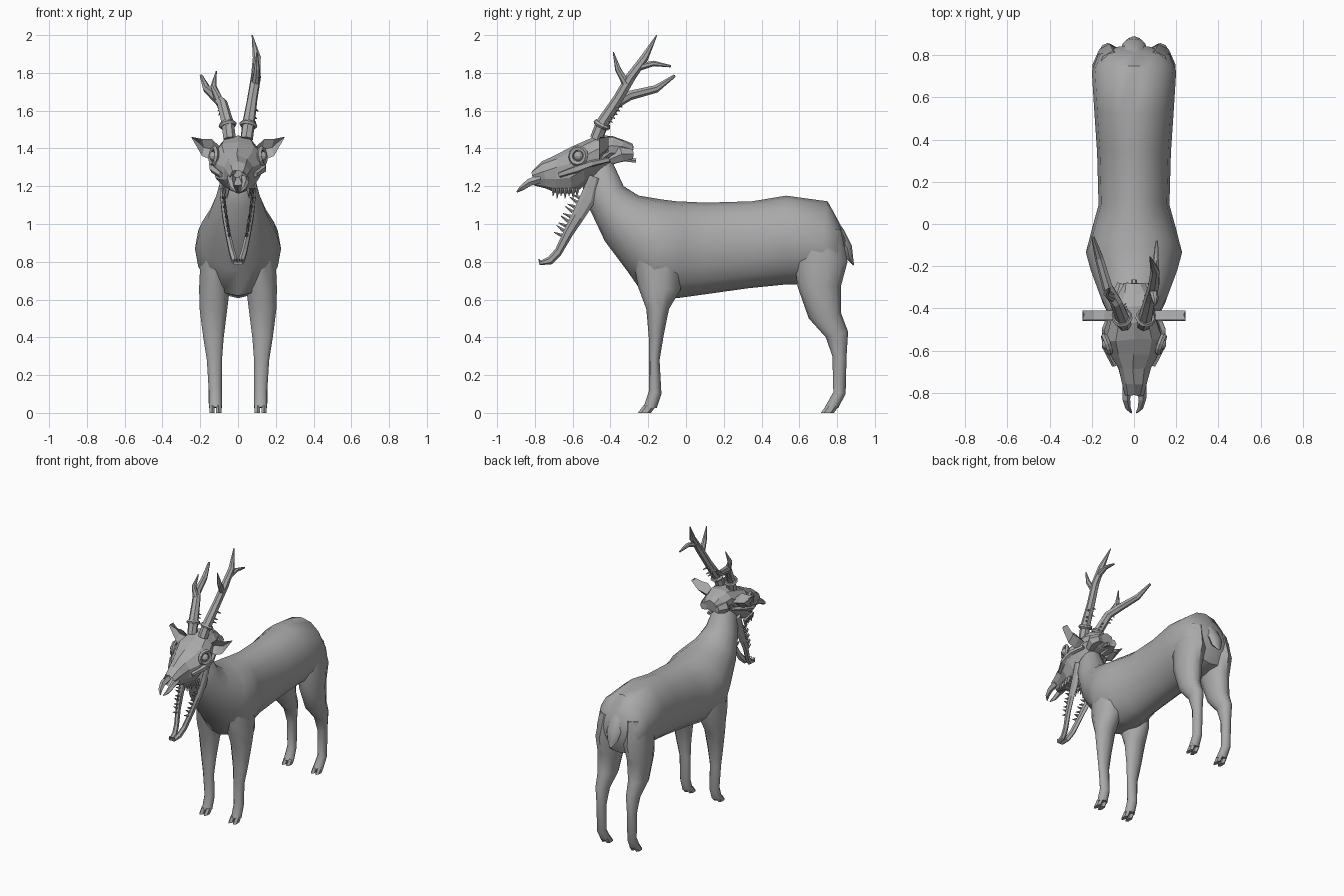
import bpy, bmesh, math, random
from mathutils import Vector

random.seed(4)
grey = bpy.data.materials.new("plain grey")
grey.diffuse_color = (0.4, 0.4, 0.4, 1)


def skin(name, rings, smooth=False):
    """Bridge equal-sized rings of points into a closed solid."""
    bm = bmesh.new()
    rows = [[bm.verts.new(p) for p in r] for r in rings]
    n = len(rows[0])
    for a, b in zip(rows, rows[1:]):
        for i in range(n):
            j = (i + 1) % n
            bm.faces.new((a[i], a[j], b[j], b[i]))
    bm.faces.new(rows[0])
    bm.faces.new(rows[-1])
    bmesh.ops.recalc_face_normals(bm, faces=bm.faces)
    me = bpy.data.meshes.new(name)
    bm.to_mesh(me)
    bm.free()
    ob = bpy.data.objects.new(name, me)
    bpy.context.collection.objects.link(ob)
    me.materials.append(grey)
    if smooth:
        bpy.ops.object.select_all(action='DESELECT')
        ob.select_set(True)
        bpy.context.view_layer.objects.active = ob
        bpy.ops.object.shade_smooth_by_angle(angle=math.radians(50))
    return ob


def loft(name, sections, sides=14, smooth=True, jitter=0, x=0, flip=1):
    """Section: y, z of one edge, y, z of the opposite edge, half width, x centre."""
    rings = []
    for y0, z0, y1, z1, hw, *xc in sections:
        cx = (xc[0] if xc else x) * flip
        ring = []
        for i in range(sides):
            a = math.tau * (i + 0.0) / sides
            t = 0.5 - 0.5 * math.cos(a)
            p = Vector((cx + hw * math.sin(a), y0 + (y1 - y0) * t, z0 + (z1 - z0) * t))
            ring.append(p + Vector([random.uniform(-jitter, jitter) for _ in range(3)]))
        rings.append(ring)
    return skin(name, rings, smooth)


def tube(name, pts, radii, sides=6, smooth=False):
    """Tapered tube along a path."""
    pts = [Vector(p) for p in pts]
    rings = []
    for i, (p, r) in enumerate(zip(pts, radii)):
        d = pts[min(i + 1, len(pts) - 1)] - pts[max(i - 1, 0)]
        q = d.to_track_quat('Z', 'Y')
        rings.append([p + q @ Vector((r * math.cos(math.tau * k / sides),
                                      r * math.sin(math.tau * k / sides), 0)) for k in range(sides)])
    return skin(name, rings, smooth)


def ring_part(name, loc, direction, major, minor):
    bpy.ops.mesh.primitive_torus_add(major_segments=12, minor_segments=5, major_radius=major,
                                     minor_radius=minor, location=loc,
                                     rotation=Vector(direction).to_track_quat('Z', 'Y').to_euler())
    ob = bpy.context.object
    ob.name = name
    ob.data.materials.append(grey)


# neck, torso and rump
loft("body", [
    (-.42, 1.37, -.53, 1.26, .05), (-.39, 1.33, -.545, 1.19, .085), (-.33, 1.20, -.52, 1.10, .115),
    (-.25, 1.15, -.43, .91, .16), (-.13, 1.13, -.31, .75, .205), (-.05, 1.12, -.22, .62, .228),
    (0, 1.118, -.05, .607, .20), (.1, 1.113, .08, .625, .168), (.35, 1.12, .33, .66, .175),
    (.53, 1.15, .53, .68, .188), (.75, 1.12, .70, .68, .2), (.81, 1.01, .80, .71, .17),
    (.845, .93, .83, .78, .08)], sides=16)

# tail
loft("tail", [(.76, 1.08, .74, .95, .04), (.835, .97, .78, .92, .06), (.878, .885, .83, .86, .055),
              (.885, .82, .845, .82, .04), (.89, .78, .88, .785, .012)], sides=8)

# legs with cloven hooves
front = [(-.29, .88, 0, .88, .09, .11), (-.255, .67, -.03, .65, .085, .125), (-.21, .55, -.09, .55, .077, .13),
         (-.197, .40, -.12, .40, .057, .13), (-.195, .28, -.14, .28, .042, .125),
         (-.195, .12, -.13, .10, .036, .12), (-.225, .03, -.155, .025, .036, .12)]
hind = [(.56, .97, .82, .97, .08, .10), (.575, .8, .855, .8, .085, .115), (.59, .67, .82, .67, .08, .12),
        (.65, .50, .82, .53, .065, .125), (.74, .40, .858, .43, .045, .125), (.775, .30, .85, .30, .035, .125),
        (.78, .11, .845, .10, .033, .125), (.735, .03, .805, .025, .036, .12)]
for s, side in ((-1, "left"), (1, "right")):
    for label, leg, toe in (("front", front, -.255), ("hind", hind, .713)):
        loft(f"{label}_leg_{side}", leg, 10, flip=s)
        for k in (-1, 1):
            cx = .12 + .018 * k
            loft(f"{label}_hoof_{side}", [(toe + .03, .04, toe + .095, .035, .016, cx),
                                          (toe, 0, toe + .07, 0, .016, cx)], 6, False, flip=s)

# skull, with the nose cavity sunk into the front
loft("skull", [
    (-.75, 1.29, -.75, 1.24, .02), (-.815, 1.285, -.80, 1.20, .045), (-.76, 1.33, -.74, 1.19, .06),
    (-.69, 1.365, -.68, 1.165, .08), (-.62, 1.40, -.60, 1.165, .12), (-.55, 1.44, -.54, 1.20, .14),
    (-.47, 1.47, -.47, 1.25, .115), (-.39, 1.47, -.40, 1.32, .095), (-.33, 1.445, -.34, 1.33, .08),
    (-.28, 1.42, -.29, 1.34, .055)], 10, False, .006)
tube("skull_base_peg", [(0, -.32, 1.345), (0, -.265, 1.335)], [.016, .013])

for s, side in ((-1, "left"), (1, "right")):
    # muzzle prong
    tube(f"muzzle_prong_{side}", [(s * .035, -.77, 1.24), (s * .038, -.83, 1.22), (s * .03, -.87, 1.19),
                                  (s * .012, -.895, 1.17)], [.025, .02, .014, .004], 5)
    # eye socket and eye
    ring_part(f"eye_socket_{side}", (s * .128, -.57, 1.36), (s, -.35, .1), .042, .014)
    bpy.ops.mesh.primitive_uv_sphere_add(segments=10, ring_count=6, radius=.026, location=(s * .128, -.57, 1.36))
    bpy.context.object.name = f"eye_{side}"
    bpy.context.object.data.materials.append(grey)
    # cheekbone and rear skull knob
    tube(f"cheekbone_{side}", [(s * .09, -.67, 1.26), (s * .13, -.58, 1.29), (s * .135, -.5, 1.32),
                               (s * .10, -.41, 1.34)], [.015, .022, .018, .015], 5)
    tube(f"skull_knob_{side}", [(s * .05, -.40, 1.34), (s * .065, -.34, 1.37), (s * .05, -.285, 1.37)],
         [.03, .045, .03], 6)
    # leaf-shaped ear with hollow front
    leaf = [(.09, 1.38, .025), (.14, 1.395, .055), (.19, 1.405, .045), (.245, 1.458, .003)]
    skin(f"ear_{side}", [[(s * x, -.455, z + h), (s * (x - .01), -.43, z), (s * x, -.46, z - h),
                          (s * x, -.41, z)] for x, z, h in leaf])
    # lower jaw half
    jaw = [(-.51, 1.26, -.46, 1.24, .012, .09), (-.56, 1.15, -.485, 1.11, .015, .08),
           (-.60, 1.06, -.545, 1.02, .015, .07), (-.645, .97, -.60, .94, .015, .055),
           (-.69, .87, -.665, .83, .017, .032), (-.73, .825, -.71, .787, .018, .018),
           (-.78, .80, -.775, .782, .014, .012)]
    loft(f"lower_jaw_{side}", jaw, 6, False, flip=s)
    # jaw teeth
    for i in range(9):
        f = i / 8
        base = Vector((s * (.078 - .032 * f), -.565 - .095 * f, 1.14 - .20 * f))
        tube(f"lower_tooth_{side}", [base, base + Vector((0, -.038, .016 + .012 * (i % 2)))], [.010, .002], 5)
    # upper teeth
    for i in range(7):
        base = Vector((s * (.055 + .004 * i), -.70 + .021 * i, 1.19))
        tube(f"upper_tooth_{side}", [base, base + Vector((0, -.004, -.042 - .014 * (i % 2)))], [.012, .002], 5)
    # front teeth
    for i in range(2):
        base = Vector((s * (.008 + .012 * i), -.765, .79))
        tube(f"front_tooth_{side}", [base, base + Vector((0, -.015, .025))], [.006, .003], 5)
    # antler burr
    ring_part(f"antler_burr_{side}", (s * .055, -.445, 1.525), (s * .2, .5, 1), .036, .013)

# antlers: each beam or tine is a path with start and end radius
antlers = {
    "antler_beam_right": ([(.045, -.475, 1.45), (.055, -.445, 1.53), (.075, -.36, 1.66), (.095, -.29, 1.78),
                           (.10, -.22, 1.88), (.075, -.155, 2.0)], [.034, .034, .028, .027, .022, .003]),
    "antler_rear_tine_right": ([(.097, -.25, 1.83), (.105, -.17, 1.85), (.108, -.08, 1.835)], [.02, .015, .006]),
    "antler_front_tine_right": ([(.092, -.315, 1.74), (.10, -.36, 1.82), (.10, -.385, 1.91)], [.022, .016, .003]),
    "antler_beam_left": ([(-.045, -.475, 1.45), (-.055, -.445, 1.53), (-.085, -.37, 1.64), (-.125, -.30, 1.68),
                          (-.165, -.16, 1.715), (-.195, -.06, 1.785)], [.034, .034, .029, .026, .021, .008]),
    "antler_front_tine_left": ([(-.10, -.35, 1.65), (-.13, -.33, 1.73), (-.115, -.30, 1.81)], [.024, .016, .003]),
}
for name, (pts, radii) in antlers.items():
    tube(name, pts, radii, 7)

# small bumps along the lower beams
for s, up in ((-1, .65), (1, .67)):
    for i in range(6):
        f = i / 5
        p = Vector((s * (.06 + .02 * f), -.435 + .065 * f, 1.54 + .10 * f))
        side = random.choice((-1, 1)) * .03
        tube("antler_bump", [p, p + Vector((side, .032, -.022))], [.012, .003], 5)
